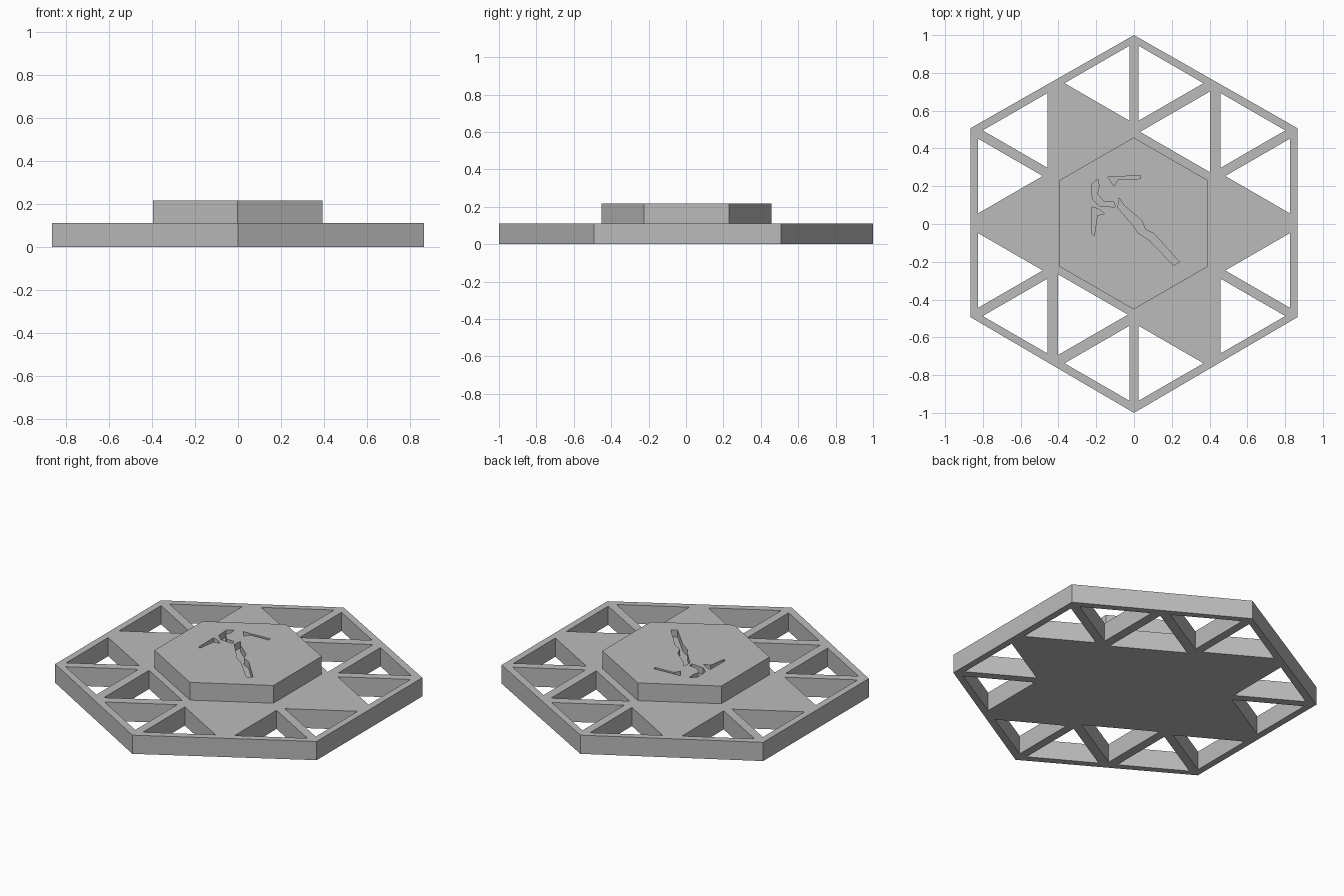
import bpy, bmesh, math
from mathutils import Vector

cube = bpy.data.objects.get("Cube")
if cube:
    bpy.data.objects.remove(cube)

grey = bpy.data.materials.new("plain grey")
grey.use_nodes = True
GREY = (0.5, 0.5, 0.5, 1)
grey.diffuse_color = GREY
grey.node_tree.nodes["Principled BSDF"].inputs["Base Color"].default_value = GREY

BASE_TOP, PLATE_TOP = 0.112, 0.218
RIM, SPOKE, HEIGHT = 0.04, 0.025, math.sqrt(3) / 4


def prisms(name, outlines, z0, z1):
    """One object made of straight prisms, one per outline."""
    bm = bmesh.new()
    for pts in outlines:
        face = bm.faces.new([bm.verts.new((p[0], p[1], z0)) for p in pts])
        out = bmesh.ops.extrude_face_region(bm, geom=[face])
        top = [g for g in out["geom"] if isinstance(g, bmesh.types.BMVert)]
        bmesh.ops.translate(bm, verts=top, vec=(0, 0, z1 - z0))
    bmesh.ops.recalc_face_normals(bm, faces=bm.faces)
    mesh = bpy.data.meshes.new(name)
    bm.to_mesh(mesh)
    bm.free()
    mesh.materials.append(grey)
    obj = bpy.data.objects.new(name, mesh)
    bpy.context.collection.objects.link(obj)
    return obj


def carve(obj, cutter):
    """Subtract the cutter, keep the result and drop the cutter."""
    cutter.hide_render = True
    mod = obj.modifiers.new("carve", "BOOLEAN")
    mod.operation, mod.solver, mod.object = "DIFFERENCE", "EXACT", cutter
    deps = bpy.context.evaluated_depsgraph_get()
    mesh = bpy.data.meshes.new_from_object(obj.evaluated_get(deps))
    obj.modifiers.clear()
    obj.data = mesh
    bpy.data.objects.remove(cutter)


def inset(tri, gaps):
    """Shrink an equilateral triangle; gaps[j] is the inset of the edge opposite corner j."""
    w = [g / HEIGHT for g in gaps]
    result = []
    for i in range(3):
        p = tri[i] * (1 - sum(w) + w[i])
        for j in range(3):
            if j != i:
                p = p + tri[j] * w[j]
        result.append(p + Vector((0, 0.004)))
    return result


# Triangular lattice: rim corners, rim midpoints and inner nodes
corner = [Vector((math.cos(a), math.sin(a))) for a in
          (math.radians(30 + 60 * k) for k in range(6))]
middle = [(corner[k] + corner[(k + 1) % 6]) / 2 for k in range(6)]
inner = [c / 2 for c in corner]

# Two openings at every rim corner, plus two opposite inner openings
holes = []
for k in range(6):
    for m in (middle[k], middle[k - 1]):
        holes.append(inset((corner[k], m, inner[k]), (SPOKE, SPOKE, RIM)))
for k in (0, 3):
    holes.append(inset((middle[k], inner[k], inner[k + 1]), (0.002, 0.03, 0.03)))

# Hexagonal lattice base
base = prisms("lattice_base", [[(c.x, c.y + 0.007 * (abs(c.x) > 0.1)) for c in corner]],
              0, BASE_TOP)
carve(base, prisms("hole_cutter", holes, -0.1, 0.3))

# Raised centre plate
plate = prisms("centre_plate", [[(c.x * 0.455 - 0.002, c.y * 0.455 + 0.003) for c in corner]],
               BASE_TOP - 0.002, PLATE_TOP)

# Engraved pick: handle, curved collar and two points
handle = [(-.08, .14), (-.055, .10), (.04, .02), (.06, -.03), (.105, -.05), (.24, -.20),
          (.21, -.22), (.08, -.085), (.02, -.045), (0, -.013), (-.085, .085)]
collar = [(-.19, .24), (-.225, .21), (-.22, .13), (-.18, .095), (-.10, .09),
          (-.105, .115), (-.16, .12), (-.195, .16), (-.185, .20)]
upper_point = [(-.14, .25), (-.085, .25), (.035, .258), (.035, .24), (-.085, .235), (-.105, .20)]
lower_point = [(-.225, .09), (-.19, .08), (-.155, .055), (-.195, .045), (-.21, -.06), (-.225, -.05)]
carve(plate, prisms("groove_cutter", [handle, collar, upper_point, lower_point],
                    PLATE_TOP - 0.04, PLATE_TOP + 0.1))
